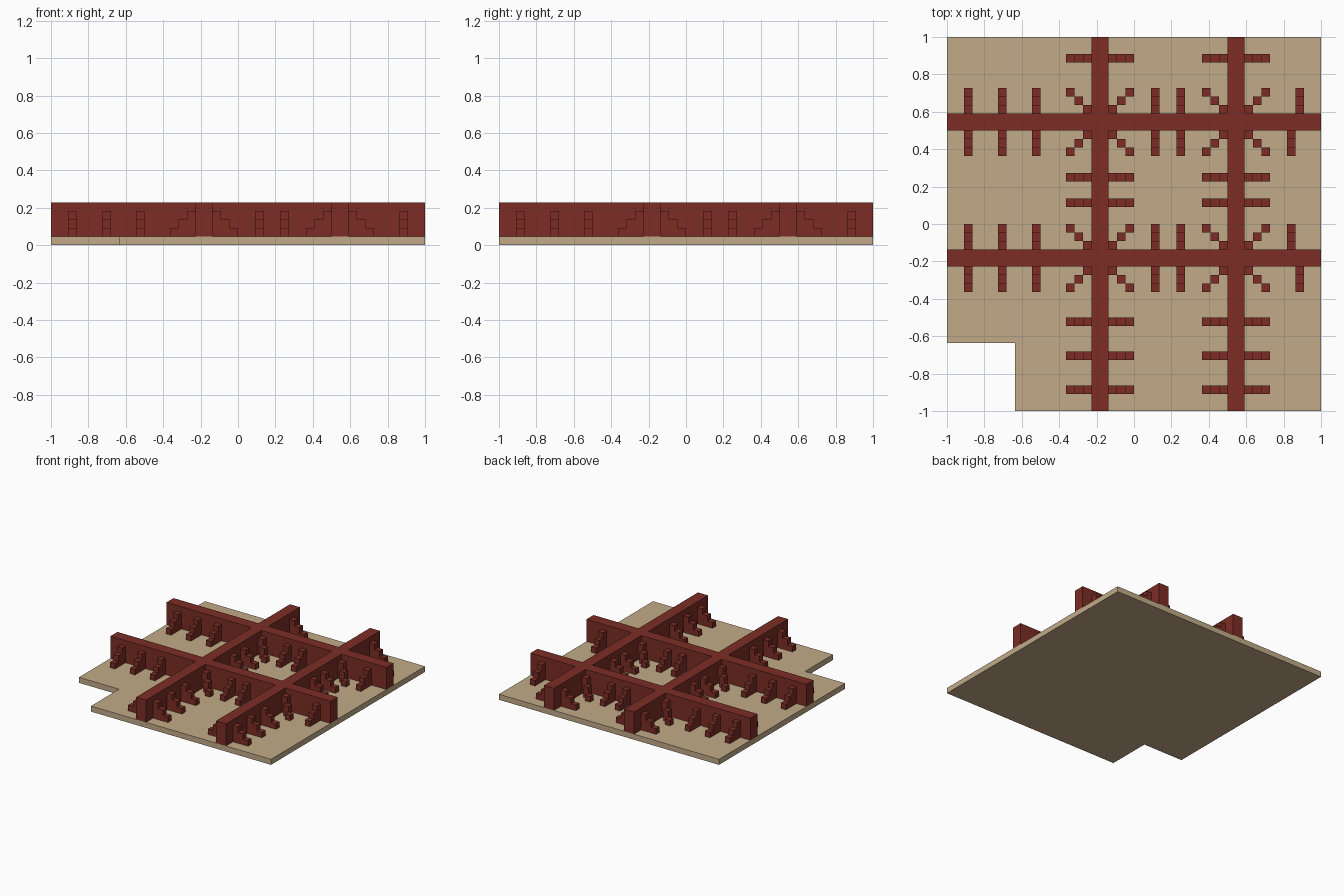
import bpy
import bmesh
from mathutils import Vector

cube = bpy.data.objects.get("Cube")
if cube:
    bpy.data.objects.remove(cube, do_unlink=True)

U = 2 / 44            # one building block
FLOOR = U             # top of the base slab
WALLS = (17, 33)      # first block of each two-block-thick wall, on both axes


def at(i):
    """Grid line number to coordinate."""
    return -1 + i * U


def material(name, color):
    m = bpy.data.materials.new(name)
    m.use_nodes = True
    m.diffuse_color = color
    bsdf = m.node_tree.nodes["Principled BSDF"]
    bsdf.inputs["Base Color"].default_value = color
    bsdf.inputs["Roughness"].default_value = 0.9
    return m


TAN = material("sand_tan", (0.54, 0.41, 0.25, 1))
RED = material("brick_red", (0.2, 0.026, 0.018, 1))


def finish(name, bm, mat):
    bmesh.ops.recalc_face_normals(bm, faces=bm.faces)
    mesh = bpy.data.meshes.new(name)
    bm.to_mesh(mesh)
    bm.free()
    mesh.materials.append(mat)
    obj = bpy.data.objects.new(name, mesh)
    bpy.context.collection.objects.link(obj)
    return obj


def extrude(bm, faces, offset):
    """Give flat faces a thickness, keeping the starting faces as the far cap."""
    geo = bmesh.ops.extrude_face_region(bm, geom=faces, use_keep_orig=True)["geom"]
    verts = [g for g in geo if isinstance(g, bmesh.types.BMVert)]
    bmesh.ops.translate(bm, verts=verts, vec=offset)


def prism(bm, points, offset):
    face = bm.faces.new([bm.verts.new(p) for p in points])
    extrude(bm, [face], offset)


# Base slab with a square notch in the front right corner
bm = bmesh.new()
n = at(8)
outline = [(n, -1), (1, -1), (1, 1), (-1, 1), (-1, n), (n, n)]
prism(bm, [(x, y, 0) for x, y in outline], Vector((0, 0, FLOOR)))
finish("base_slab", bm, TAN)

# Crossing walls, as one joined outline raised from the slab
bm = bmesh.new()
lines = [0, 17, 19, 33, 35, 44]
for i in range(5):
    for j in range(5):
        if i in (1, 3) or j in (1, 3):
            corners = [(i, j), (i + 1, j), (i + 1, j + 1), (i, j + 1)]
            bm.faces.new([bm.verts.new((at(lines[a]), at(lines[b]), FLOOR))
                          for a, b in corners])
bmesh.ops.remove_doubles(bm, verts=bm.verts, dist=1e-4)
extrude(bm, bm.faces[:], Vector((0, 0, 4 * U)))
bmesh.ops.dissolve_limit(bm, angle_limit=0.01, verts=bm.verts, edges=bm.edges)
finish("crossing_walls", bm, RED)


# Three-step buttress going down and away from a wall
STEPS = [(0, 0), (3, 0), (3, 1), (2, 1), (2, 2), (1, 2), (1, 3), (0, 3)]


def buttress(bm, start, out, side):
    points = [Vector((at(start[0]) + out[0] * d * U,
                      at(start[1]) + out[1] * d * U, FLOOR + h * U))
              for d, h in STEPS]
    prism(bm, points, Vector((*side, 0)) * U)


# Buttresses on the walls that run left to right
for w, name in zip(WALLS, ("front", "back")):
    for edge, out in ((w, -1), (w + 2, 1)):
        # the outermost one is shifted a block on the inner courtyard faces
        inner = (w == 17) == (out == 1)
        bm = bmesh.new()
        for i in (2, 6, 10, 24, 27, 40 if inner else 41):
            buttress(bm, (i, edge), (0, out), (1, 0))
        face = "rear" if out > 0 else "fore"
        finish(f"{name}_wall_{face}_buttresses", bm, RED)

# Buttresses on the walls that run front to back
for w, name in zip(WALLS, ("right", "left")):
    for edge, out in ((w, -1), (w + 2, 1)):
        bm = bmesh.new()
        for j in (2, 6, 10, 24, 27, 41):
            buttress(bm, (edge, j), (out, 0), (0, 1))
        face = "left" if out > 0 else "right"
        finish(f"{name}_wall_{face}_side_buttresses", bm, RED)

# Stepped posts running diagonally out of every wall crossing
for wx, xname in zip(WALLS, ("right", "left")):
    for wy, yname in zip(WALLS, ("front", "back")):
        bm = bmesh.new()
        for sx in (-1, 1):
            for sy in (-1, 1):
                for k in range(3):
                    x = at(wx + 2 + k if sx > 0 else wx - 1 - k)
                    y = at(wy + 2 + k if sy > 0 else wy - 1 - k)
                    square = [(x, y, FLOOR), (x + U, y, FLOOR),
                              (x + U, y + U, FLOOR), (x, y + U, FLOOR)]
                    prism(bm, square, Vector((0, 0, (3 - k) * U)))
        finish(f"{yname}_{xname}_corner_posts", bm, RED)
